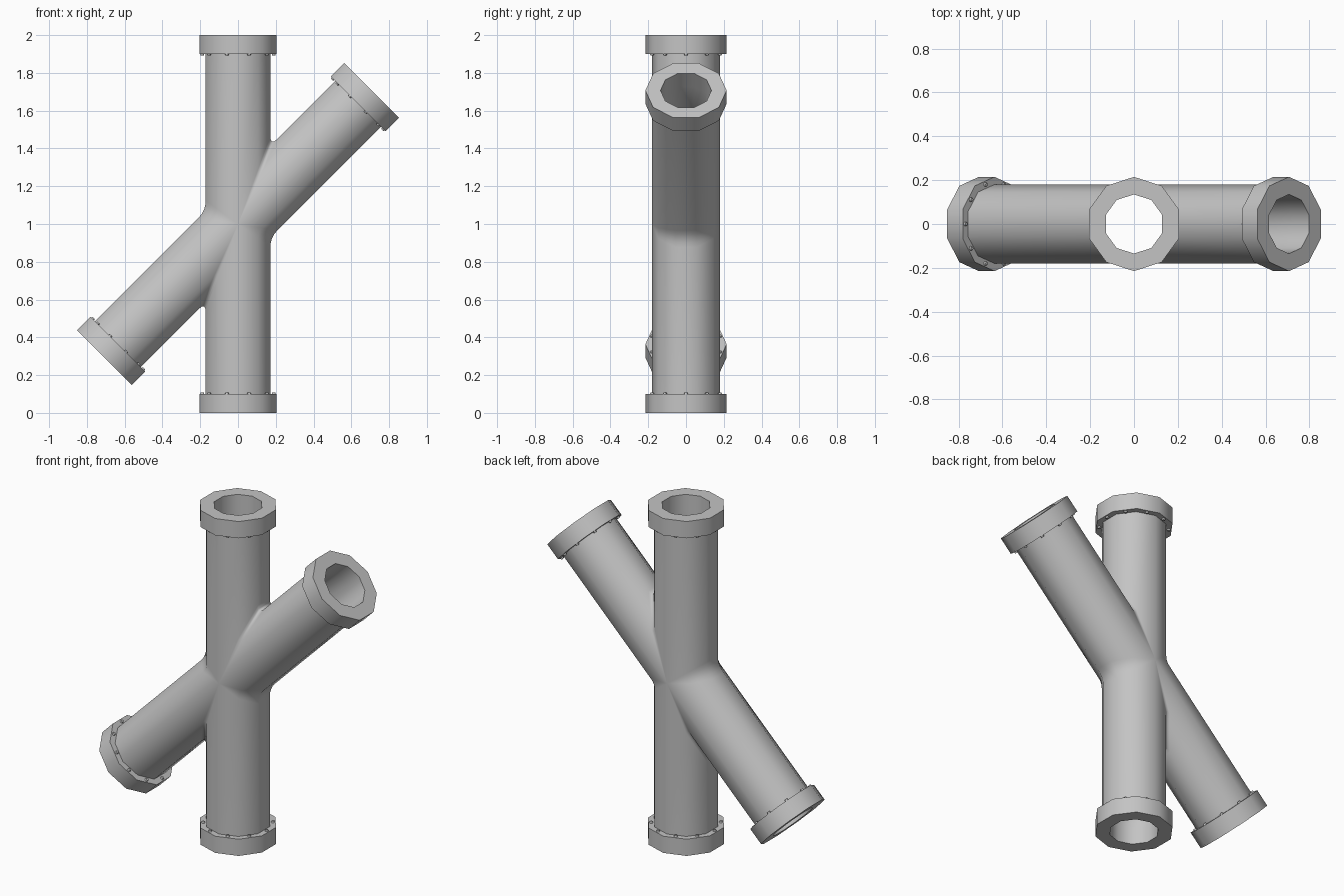
import bpy, bmesh
from math import sin, cos, tan, pi, radians
from mathutils import Matrix, Vector

cube = bpy.data.objects.get("Cube")
if cube:
    bpy.data.objects.remove(cube)

SIDES = 10
BORE, PIPE, RIM = 0.135, 0.18, 0.215
ARM, COLLAR = 1.0, 0.1
FILLET = 0.055
CENTRE = Vector((0, 0, 1))
ANGLES = [radians(a) for a in (0, 45, 180, 225)]

grey = bpy.data.materials.new("pipe grey")
grey.diffuse_color = (0.55, 0.55, 0.55, 1)
grey.use_nodes = True
grey.node_tree.nodes["Principled BSDF"].inputs["Base Color"].default_value = (0.55, 0.55, 0.55, 1)


def finish(bm, name, sharp):
    """Smooth the faces, keep edges over the sharp angle, add the object."""
    bm.normal_update()
    for f in bm.faces:
        f.smooth = True
    for e in bm.edges:
        e.smooth = e.calc_face_angle(0) < radians(sharp)
    mesh = bpy.data.meshes.new(name)
    bm.to_mesh(mesh)
    bm.free()
    mesh.materials.append(grey)
    ob = bpy.data.objects.new(name, mesh)
    bpy.context.collection.objects.link(ob)
    return ob


def axes(angle):
    """Direction along an arm and the direction across it."""
    return Vector((sin(angle), 0, cos(angle))), Vector((cos(angle), 0, -sin(angle)))


def pipe_walls(bm, radius, fillet, inward):
    """Loft the wall between each pair of neighbouring arms."""
    for n, a0 in enumerate(ANGLES):
        a1 = ANGLES[n + 1] if n < 3 else ANGLES[0] + 2 * pi
        (d0, x0), (d1, x1) = axes(a0), axes(a1)
        rows = []
        for j in range(SIDES // 2 + 1):
            t = 2 * pi * j / SIDES
            u, y = radius * sin(t), radius * cos(t)
            base = CENTRE + Vector((0, y, 0))
            meet = u / tan((a1 - a0) / 2)
            cut = fillet * u / radius
            corner = base + d0 * meet + x0 * u
            p, q = corner + d0 * cut, corner + d1 * cut
            end = ARM - COLLAR
            path = [base + d0 * end + x0 * u]
            for k in range(5):
                s = k / 4
                path.append(p * (1 - s) ** 2 + corner * 2 * s * (1 - s) + q * s * s)
            path.append(base + d1 * end - x1 * u)
            rows.append([bm.verts.new(v) for v in path])
        for r, s in zip(rows, rows[1:]):
            for k in range(len(r) - 1):
                quad = [r[k], s[k], s[k + 1], r[k + 1]]
                bm.faces.new(quad[::-1] if inward else quad)


# Crossing pipes, outside and bore
bm = bmesh.new()
pipe_walls(bm, PIPE, FILLET, False)
pipe_walls(bm, BORE, 0, True)
bmesh.ops.remove_doubles(bm, verts=bm.verts, dist=0.0005)
finish(bm, "crossing_pipes", 100)

names = ["top", "upper_left", "bottom", "lower_right"]
for name, angle in zip(names, ANGLES):
    place = Matrix.Translation(CENTRE) @ Matrix.Rotation(angle, 4, 'Y')

    # Ten-sided collar with an open bore
    bm = bmesh.new()
    low = ARM - COLLAR
    profile = [(BORE, low), (RIM, low), (RIM, ARM), (BORE, ARM)]
    rings = []
    for i in range(SIDES):
        t = 2 * pi * i / SIDES
        rings.append([bm.verts.new((r * sin(t), r * cos(t), z)) for r, z in profile])
    for i in range(SIDES):
        a, b = rings[i], rings[(i + 1) % SIDES]
        for k in range(4):
            m = (k + 1) % 4
            bm.faces.new((a[k], a[m], b[m], b[k]))
    bmesh.ops.recalc_face_normals(bm, faces=bm.faces)
    finish(bm, name + "_collar", 45).matrix_world = place

    # Small bolt heads on the inner face of the collar
    bm = bmesh.new()
    for i in range(SIDES):
        t = 2 * pi * (i + 0.5) / SIDES
        spot = Matrix.Translation((0.189 * sin(t), 0.189 * cos(t), low - 0.003))
        bmesh.ops.create_cone(bm, cap_ends=True, segments=8, radius1=0.008,
                              radius2=0.011, depth=0.012, matrix=spot)
    finish(bm, name + "_bolts", 50).matrix_world = place
